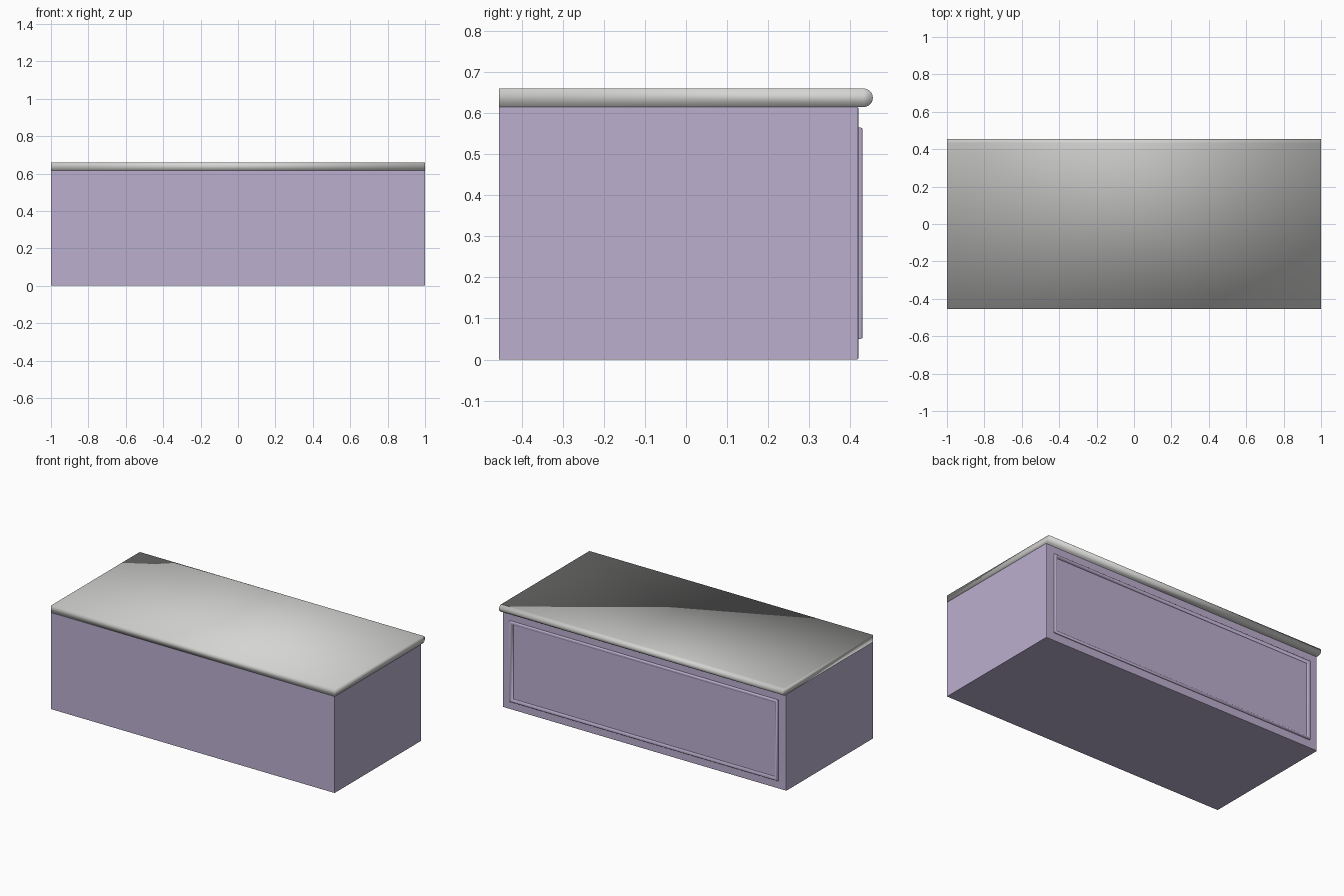
import bpy, bmesh
from math import sin, cos, pi

if "Cube" in bpy.data.objects:
    bpy.data.objects.remove(bpy.data.objects["Cube"], do_unlink=True)

W = 1.0                      # half width
FRONT, BACK = -0.455, 0.42   # carcass depth
BODY_TOP, TOP = 0.615, 0.66


def material(name, rgb):
    m = bpy.data.materials.new(name)
    m.use_nodes = True
    m.diffuse_color = (*rgb, 1)
    m.node_tree.nodes["Principled BSDF"].inputs["Base Color"].default_value = (*rgb, 1)
    return m


lavender = material("lavender paint", (0.50, 0.43, 0.62))
grey = material("grey worktop", (0.66, 0.66, 0.65))


def finish(bm, name, mat):
    bmesh.ops.recalc_face_normals(bm, faces=bm.faces)
    me = bpy.data.meshes.new(name)
    bm.to_mesh(me)
    bm.free()
    me.materials.append(mat)
    ob = bpy.data.objects.new(name, me)
    bpy.context.collection.objects.link(ob)
    return ob


def smooth(ob, angle=None):
    bpy.ops.object.select_all(action='DESELECT')
    ob.select_set(True)
    bpy.context.view_layer.objects.active = ob
    if angle is None:
        bpy.ops.object.shade_smooth()
    else:
        bpy.ops.object.shade_smooth_by_angle(angle=angle)


# Cabinet carcass: a box with its back and bottom edges slightly eased
bm = bmesh.new()
bmesh.ops.create_cube(bm, size=1)
for v in bm.verts:
    v.co.x *= 2 * W
    v.co.y = BACK if v.co.y > 0 else FRONT
    v.co.z = BODY_TOP if v.co.z > 0 else 0
eased = [e for e in bm.edges if all(v.co.y > 0 for v in e.verts)]
bmesh.ops.bevel(bm, geom=eased, offset=0.004, segments=2, profile=0.5, affect='EDGES')
finish(bm, "cabinet_body", lavender)

# Worktop: side profile with a rounded nose, extruded across the width
r = (TOP - BODY_TOP) / 2
nose_y, mid = 0.455 - r, BODY_TOP + r
profile = [(FRONT, BODY_TOP)]
profile += [(nose_y + r * cos(a), mid + r * sin(a))
            for a in (-pi / 2 + pi * i / 12 for i in range(13))]
profile.append((FRONT, TOP))
bm = bmesh.new()
end = bm.faces.new([bm.verts.new((-W, y, z)) for y, z in profile])
ext = bmesh.ops.extrude_face_region(bm, geom=[end])
bmesh.ops.translate(bm, vec=(2 * W, 0, 0),
                    verts=[g for g in ext["geom"] if isinstance(g, bmesh.types.BMVert)])
smooth(finish(bm, "worktop", grey))

# Back moulding: rounded section swept around a mitred rectangle
X, Z0, Z1, TRIM, DEPTH = 0.945, 0.05, 0.565, 0.022, 0.01
section = [(0, -0.002), (0, 0.6 * DEPTH), (0.15 * TRIM, DEPTH),
           (0.5 * TRIM, DEPTH), (0.85 * TRIM, 0.6 * DEPTH), (TRIM, -0.002)]
bm = bmesh.new()
rings = [[bm.verts.new((sx * (X - i), BACK + d, Z1 - i if up else Z0 + i))
          for sx, up in ((-1, 0), (1, 0), (1, 1), (-1, 1))] for i, d in section]
for a, b in zip(rings, rings[1:] + rings[:1]):
    for k in range(4):
        n = (k + 1) % 4
        bm.faces.new((a[k], a[n], b[n], b[k]))
smooth(finish(bm, "back_moulding", lavender), 0.9)
